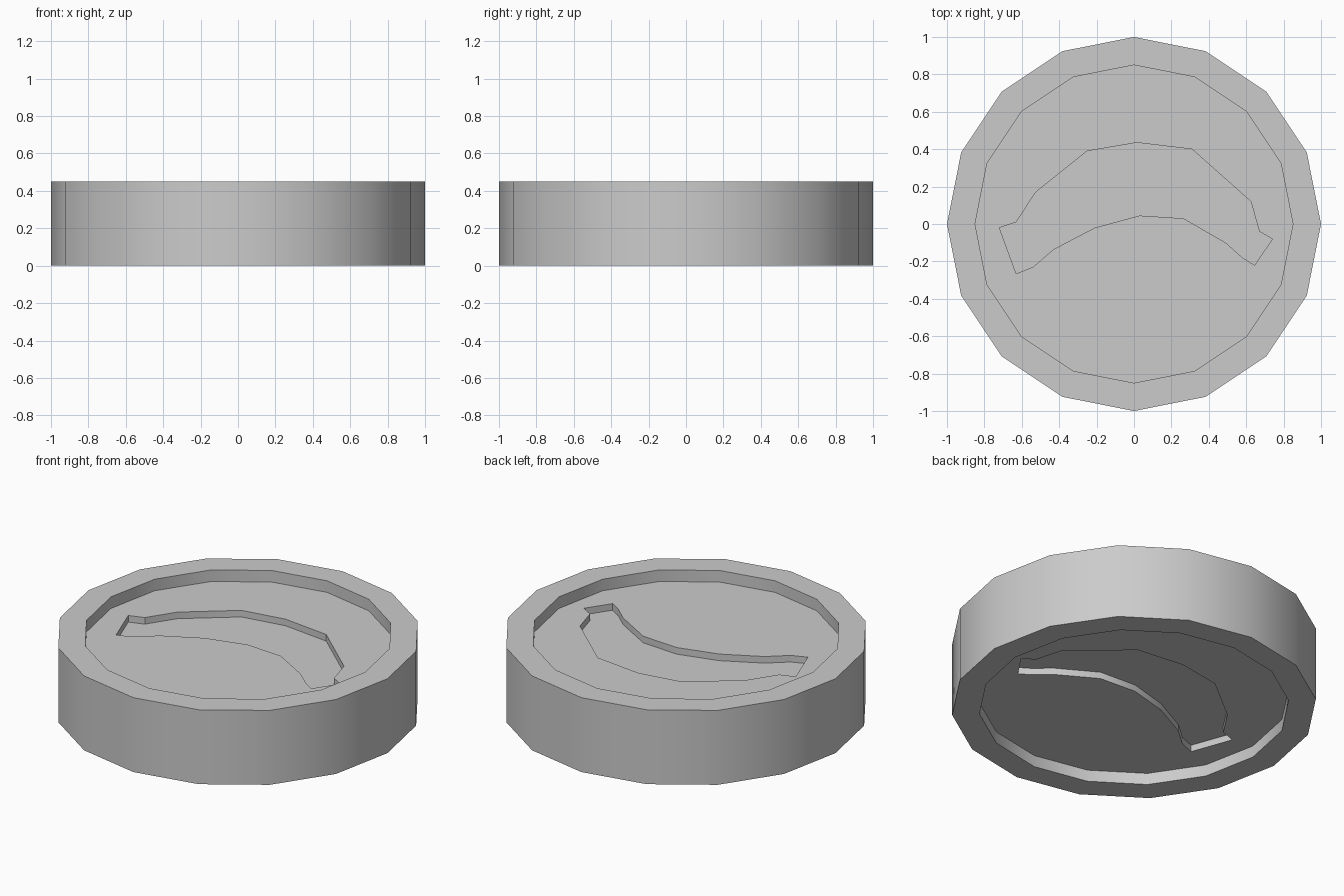
import bpy, bmesh, math

if "Cube" in bpy.data.objects:
    bpy.data.objects.remove(bpy.data.objects["Cube"])

HEIGHT, RIM_DEPTH, GROOVE_DEPTH = 0.45, 0.07, 0.04

# Outline of the curved recess in the middle of each face
CURVE = [(-0.72, -0.02), (-0.63, 0.01), (-0.525, 0.17), (-0.25, 0.39),
         (0.015, 0.435), (0.31, 0.40), (0.625, 0.12), (0.67, -0.04),
         (0.74, -0.08), (0.645, -0.22), (0.58, -0.18), (0.49, -0.10),
         (0.265, 0.03), (0.03, 0.045), (-0.21, -0.02), (-0.43, -0.135),
         (-0.54, -0.23), (-0.63, -0.265)]


def circle(radius, sides=16):
    return [(radius * math.cos(2 * math.pi * i / sides),
             radius * math.sin(2 * math.pi * i / sides)) for i in range(sides)]


def prism(name, outline, z0, z1):
    bm = bmesh.new()
    base = bm.faces.new([bm.verts.new((x, y, z0)) for x, y in outline])
    top = bmesh.ops.extrude_face_region(bm, geom=[base])["geom"]
    bmesh.ops.translate(bm, vec=(0, 0, z1 - z0),
                        verts=[v for v in top if isinstance(v, bmesh.types.BMVert)])
    if not any(f is base for f in bm.faces):
        bmesh.ops.holes_fill(bm, edges=[e for e in bm.edges if e.is_boundary])
    bmesh.ops.recalc_face_normals(bm, faces=bm.faces)
    mesh = bpy.data.meshes.new(name)
    bm.to_mesh(mesh)
    bm.free()
    obj = bpy.data.objects.new(name, mesh)
    bpy.context.collection.objects.link(obj)
    return obj


def carve(target, cutter):
    cutter.hide_render = True
    mod = target.modifiers.new("carve", "BOOLEAN")
    mod.operation, mod.solver, mod.object = "DIFFERENCE", "EXACT", cutter
    bpy.context.view_layer.objects.active = target
    bpy.ops.object.modifier_apply(modifier=mod.name)
    bpy.data.objects.remove(cutter)


# Sixteen-sided disc
disc = prism("disc", circle(1.0), 0, HEIGHT)

# Round recess, then deeper curved recess, on both faces
for name, outline, depth in (("round_recess", circle(0.85), RIM_DEPTH),
                             ("curved_recess", CURVE, RIM_DEPTH + GROOVE_DEPTH)):
    carve(disc, prism(name + "_top", outline, HEIGHT - depth, HEIGHT + 0.1))
    carve(disc, prism(name + "_bottom", outline, -0.1, depth))

# Smooth side wall, sharp rims
bpy.ops.object.select_all(action="DESELECT")
disc.select_set(True)
bpy.context.view_layer.objects.active = disc
bpy.ops.object.shade_smooth_by_angle(angle=math.radians(30))
